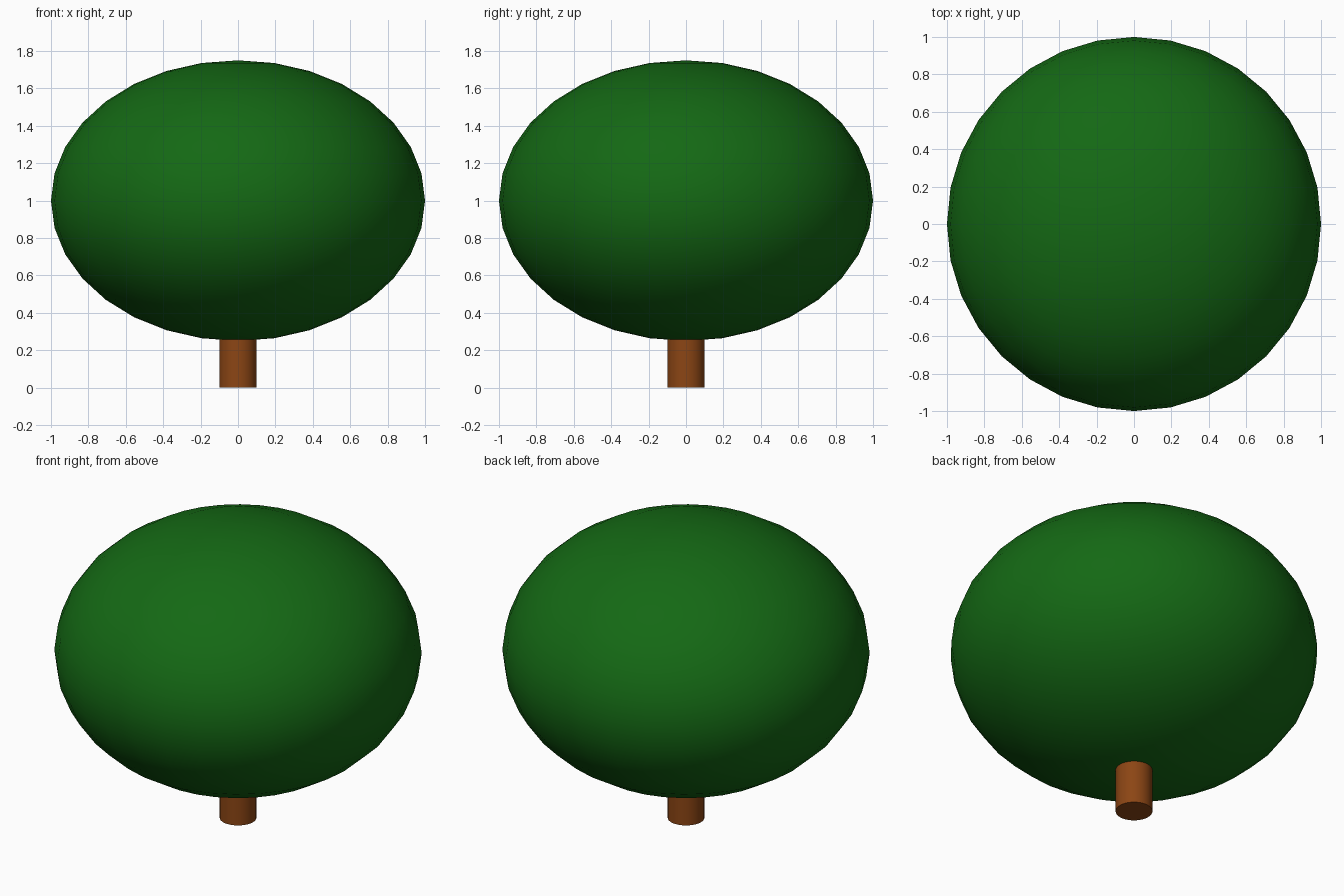
import bpy
from math import radians

if "Cube" in bpy.data.objects:
    bpy.data.objects.remove(bpy.data.objects["Cube"])


def finish(obj, name, color):
    obj.name = name
    mat = bpy.data.materials.new(name + "_colour")
    mat.diffuse_color = (*color, 1)
    mat.use_nodes = True
    mat.node_tree.nodes["Principled BSDF"].inputs["Base Color"].default_value = mat.diffuse_color
    obj.data.materials.append(mat)
    bpy.ops.object.shade_smooth_by_angle(angle=radians(40))


# Trunk: plain cylinder reaching up into the crown
bpy.ops.mesh.primitive_cylinder_add(vertices=32, radius=0.1, depth=0.5, location=(0, 0, 0.25))
finish(bpy.context.object, "trunk", (0.26, 0.06, 0.007))

# Crown: flattened sphere
bpy.ops.mesh.primitive_uv_sphere_add(segments=32, ring_count=16, radius=1, location=(0, 0, 1))
crown = bpy.context.object
crown.scale.z = 0.75
bpy.ops.object.transform_apply(location=False, rotation=False, scale=True)
finish(crown, "foliage", (0.007, 0.14, 0.007))
